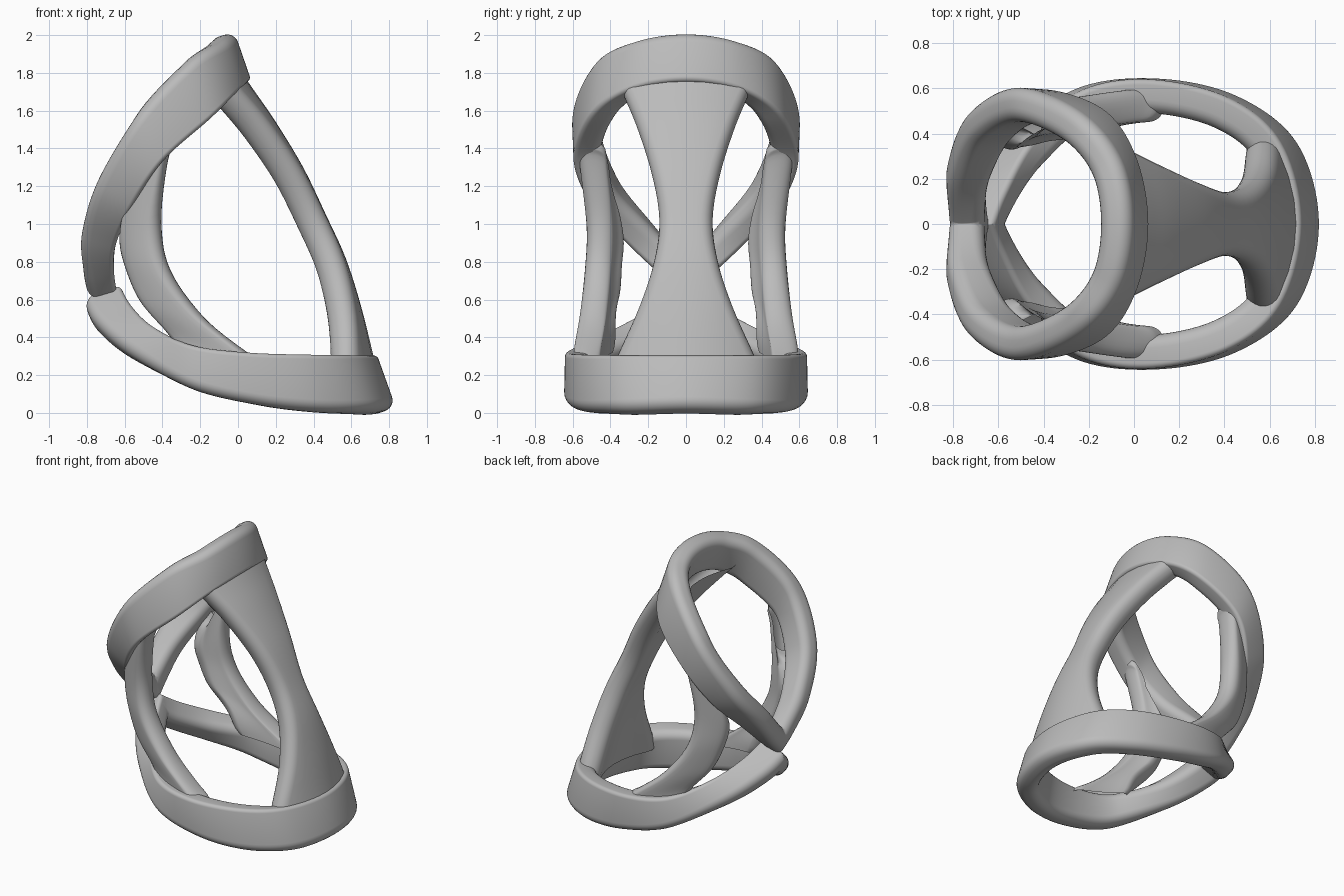
import bpy, math
from mathutils import Vector

cube = bpy.data.objects.get("Cube")
if cube:
    bpy.data.objects.remove(cube)

GREY = (0.5, 0.5, 0.5, 1)
grey = bpy.data.materials.new("plain_grey")
grey.use_nodes = True
grey.diffuse_color = GREY
grey.node_tree.nodes["Principled BSDF"].inputs["Base Color"].default_value = GREY


def spline(points, steps, mirrored_start=False):
    """Catmull-Rom curve through the points."""
    p = [Vector(q) for q in points]
    first = Vector((p[1].x, -p[1].y, p[1].z)) if mirrored_start else 2 * p[0] - p[1]
    p = [first] + p + [2 * p[-1] - p[-2]]
    out = []
    for i in range(1, len(p) - 2):
        a, b, c, d = p[i - 1:i + 3]
        for k in range(steps):
            t = k / steps
            out.append(0.5 * (2 * b + (c - a) * t + (2 * a - 5 * b + 4 * c - d) * t * t
                              + (3 * b - a - 3 * c + d) * t ** 3))
    return out + [p[-2]]


def skin(name, rows):
    """Skin closed sections into a smooth object."""
    n = len(rows[0])
    faces = [(r * n + c, r * n + (c + 1) % n, (r + 1) * n + (c + 1) % n, (r + 1) * n + c)
             for r in range(len(rows) - 1) for c in range(n)]
    mesh = bpy.data.meshes.new(name)
    mesh.from_pydata([v for row in rows for v in row], [], faces)
    mesh.materials.append(grey)
    obj = bpy.data.objects.new(name, mesh)
    bpy.context.collection.objects.link(obj)
    bpy.ops.object.select_all(action='DESELECT')
    obj.select_set(True)
    bpy.context.view_layer.objects.active = obj
    bpy.ops.object.shade_smooth_by_angle(angle=math.radians(40))
    return obj


def mirror(obj, bisect=False):
    m = obj.modifiers.new("mirror", 'MIRROR')
    m.use_axis = (False, True, False)
    m.use_bisect_axis = (False, bisect, False)
    m.merge_threshold = 0.002


def rounded_section(height, thick, r_out, r_in, r_free, k=6):
    """Band section: a soft free edge, a crisp outer joint and a softer inner joint."""
    pts = []
    for u, w, r, start in ((r_out, r_out, r_out, 180), (height - r_free, r_free, r_free, 270),
                           (height - r_free, thick - r_free, r_free, 0),
                           (r_in, thick - r_in, r_in, 90)):
        for j in range(k + 1):
            a = math.radians(start + 90 * j / k)
            pts.append((u + r * math.cos(a), w + r * math.sin(a)))
    return pts


def ring(name, free_edge, joint_edge, side, thick=0.15):
    """Half band swept from its far end to the pinch, then mirrored."""
    e, f = spline(free_edge, 10, True), spline(joint_edge, 10, True)
    rows = []
    for i in range(len(e)):
        a, b = max(i - 1, 0), min(i + 1, len(e) - 1)
        t = Vector((0, 1, 0)) if i == 0 else (e[b] + f[b] - e[a] - f[a]).normalized()
        d = e[i] - f[i]
        n = (d.cross(t) * side).normalized()
        h = d.length
        d.normalize()
        rows.append([f[i] + d * u + n * w for u, w in rounded_section(h, thick, 0.025, 0.06, 0.06)])
    if side < 0:
        rows = [row[::-1] for row in rows]
    mirror(skin(name, rows), True)


def shell(name, point, count, thick):
    """Curved plate with rounded sides; point(i, u) lies on its outer face."""
    r = thick * 0.47
    arc = [math.radians(15 * k) for k in range(7)]
    rows = []
    for i in range(count):
        width = (point(i, 1) - point(i, 0)).length
        side = [(r * (1 - math.cos(a)) / width, r * (1 - math.sin(a))) for a in arc]
        gap = 1 - 2 * side[-1][0]
        across = side + [(side[-1][0] + gap * j / 6, 0) for j in range(1, 6)]
        across += [(1 - u, g) for u, g in side[::-1]]
        front, back = [], []
        for u, g in across:
            p = point(i, u)
            du = point(i, u + 0.01) - point(i, u - 0.01)
            dv = point(min(i + 1, count - 1), u) - point(max(i - 1, 0), u)
            n = dv.cross(du).normalized()
            front.append(p + n * g)
            back.append(p + n * (thick - g))
        rows.append(front + back[::-1])
    return skin(name, rows)


# Tilted upper band
ring("upper_ring",
     [(-.02, 0, 2.02), (-.07, .28, 1.98), (-.25, .49, 1.87), (-.53, .605, 1.58),
      (-.75, .5, 1.22), (-.835, .29, .92), (-.815, .12, .71), (-.77, -.05, .54)],
     [(.07, 0, 1.76), (.015, .3, 1.71), (-.13, .51, 1.57), (-.4, .595, 1.33),
      (-.56, .5, 1.09), (-.65, .3, .88), (-.655, .13, .73), (-.63, -.05, .59)], 1)

# Lower band, pinched against the upper one
ring("lower_ring",
     [(.835, 0, .03), (.735, .36, .015), (.46, .57, .01), (.1, .645, .045),
      (-.27, .6, .135), (-.58, .38, .32), (-.765, .14, .5), (-.84, -.05, .64)],
     [(.735, 0, .31), (.645, .36, .31), (.41, .56, .31), (.05, .64, .32),
      (-.25, .58, .36), (-.45, .37, .46), (-.57, .14, .58), (-.64, -.05, .71)], -1)

# Hourglass panel: centre line x, half width, height
profile = spline([(.74, .43, .2), (.715, .39, .31), (.65, .27, .57), (.57, .185, .82), (.465, .155, 1.05),
                  (.345, .2, 1.3), (.2, .28, 1.54), (.09, .35, 1.7), (.02, .4, 1.8)], 5)


def panel_point(i, u):
    x, half, z = profile[i]
    y = half * (2 * u - 1)
    return Vector((x - 0.75 * y * y, y, z))


shell("hourglass_panel", panel_point, len(profile), 0.16)

# Side struts between the bands
inner = spline([(.13, .6, .24), (.03, .6, .33), (-.2, .57, .52), (-.37, .55, .75),
                (-.42, .54, 1.0), (-.38, .57, 1.33), (-.35, .575, 1.43)], 6)
outer = spline([(-.33, .5, .33), (-.4, .47, .42), (-.54, .44, .58), (-.62, .41, .75),
                (-.655, .4, .9), (-.63, .43, 1.04), (-.58, .47, 1.15)], 6)


def strut_point(i, u):
    return inner[i].lerp(outer[i], u) + Vector((-.5, .87, 0)) * 0.1 * u * (1 - u)


mirror(shell("side_struts", strut_point, len(inner), 0.145))
